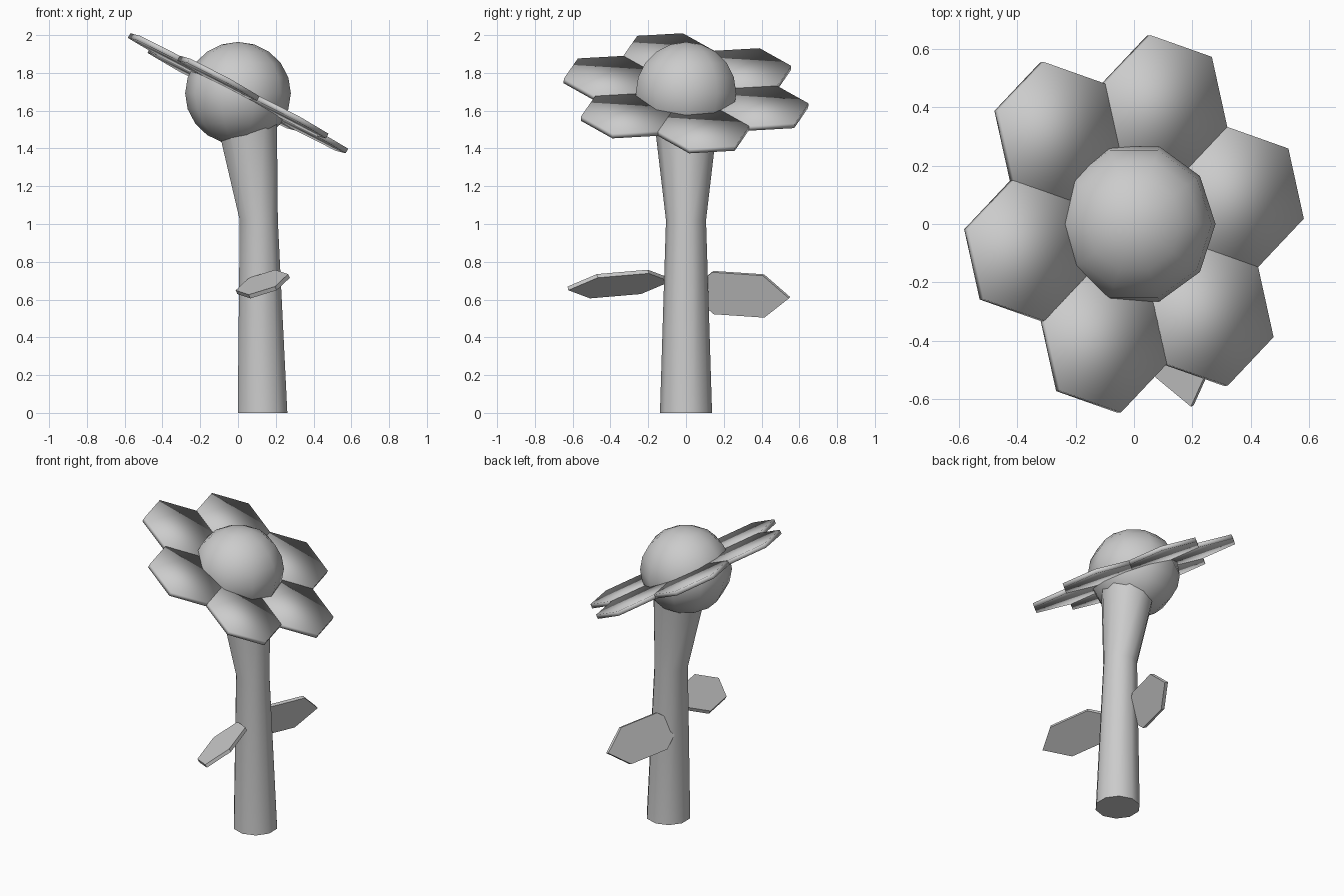
import bpy, bmesh, math
from mathutils import Vector, Matrix

if "Cube" in bpy.data.objects:
    bpy.data.objects.remove(bpy.data.objects["Cube"])


def finish(name, bm, limit=None):
    """Turn a bmesh into a smooth-shaded object."""
    bmesh.ops.recalc_face_normals(bm, faces=bm.faces)
    me = bpy.data.meshes.new(name)
    bm.to_mesh(me)
    bm.free()
    ob = bpy.data.objects.new(name, me)
    bpy.context.collection.objects.link(ob)
    if limit is not None:
        bpy.context.view_layer.objects.active = ob
        ob.select_set(True)
        bpy.ops.object.shade_smooth_by_angle(angle=math.radians(limit))
        ob.select_set(False)
    return ob


def loft(bm, rings):
    """Skin a closed tube through equal-length rings of points."""
    loops = [[bm.verts.new(p) for p in r] for r in rings]
    n = len(loops[0])
    for a, b in zip(loops, loops[1:]):
        for i in range(n):
            j = (i + 1) % n
            bm.faces.new((a[i], a[j], b[j], b[i]))
    bm.faces.new(loops[0][::-1])
    bm.faces.new(loops[-1])


def hex_plate(name, center, b, c, thick, limit=None):
    """Six-sided plate spanned by two neighbouring-but-one corner vectors."""
    center, b, c = Vector(center), Vector(b), Vector(c)
    off = b.cross(c).normalized() * thick / 2
    corners = [b, b + c, c, -b, -b - c, -c]
    bm = bmesh.new()
    loft(bm, [[center + s * off + p for p in corners] for s in (-1, 1)])
    return finish(name, bm, limit)


# stem: ten-sided tube, flaring and leaning into the head
bm = bmesh.new()
rings = []
for z, x, r in ((0, 0.13, 0.138), (1.02, 0.11, 0.106), (1.58, 0.042, 0.172)):
    rings.append([(x + r * math.cos(math.radians(18 + 36 * i)),
                   r * math.sin(math.radians(18 + 36 * i)), z) for i in range(10)])
loft(bm, rings)
finish("stem", bm, 40)

# head: low-poly ball
HEAD = Vector((0, 0, 1.692))
bm = bmesh.new()
bmesh.ops.create_uvsphere(bm, u_segments=10, v_segments=10, radius=1,
                          matrix=Matrix.Translation(HEAD)
                          @ Matrix.Diagonal((0.28, 0.28, 0.272, 1))
                          @ Matrix.Rotation(math.radians(18), 4, 'Z'))
finish("flower_head", bm, 50)

# petals: six hexagons around the head in one tilted plane
normal = Vector((0.528, 0.06, 1)).normalized()
tilt = Vector((0, 0, 1)).rotation_difference(normal).to_matrix()


def polar(r, deg):
    a = math.radians(deg)
    return tilt @ Vector((r * math.cos(a), r * math.sin(a), 0))


for k in range(6):
    a = 13.2 + 60 * k
    # corner vectors lie either side of the outer edge
    hex_plate(f"petal_{k + 1}", HEAD + polar(0.427, a),
              polar(0.247, a - 30), polar(0.247, a + 90), 0.028, 180)

# leaves: two stretched hexagon plates on opposite sides
hex_plate("leaf_front", (0.131, -0.355, 0.682),
          (-0.07, -0.155, -0.066), (0.139, -0.115, 0.043), 0.022, 30)
hex_plate("leaf_back", (0.122, 0.28, 0.628),
          (0.0, 0.138, -0.12), (0.08, 0.13, 0.102), 0.022, 30)
